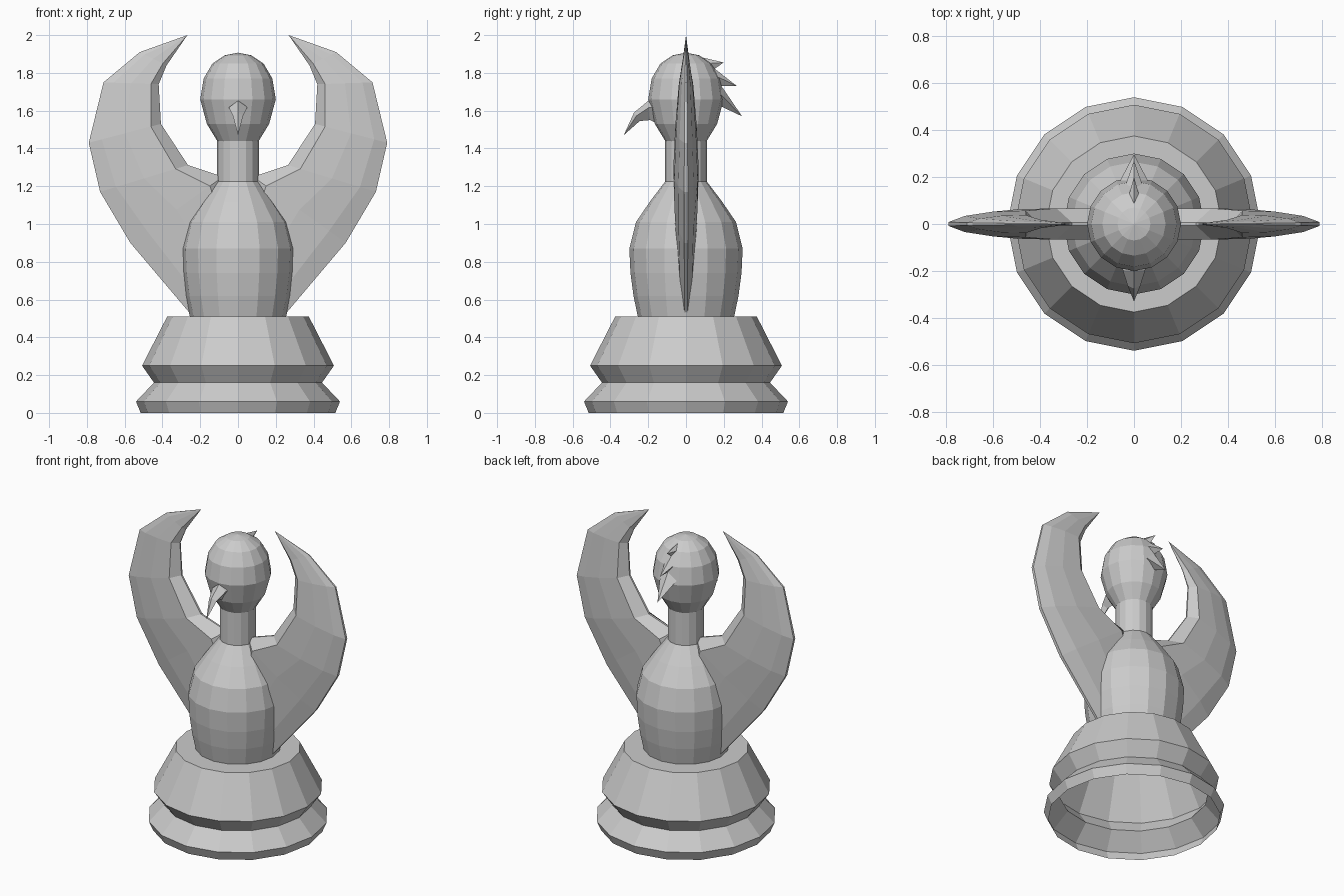
import bpy, bmesh, math
from mathutils import Vector

if "Cube" in bpy.data.objects:
    bpy.data.objects.remove(bpy.data.objects["Cube"])

SIDES = 16


def loft(name, rings, cap_start=False):
    """Skin a list of equal-length closed rings; collapsed rings become points."""
    bm = bmesh.new()
    loops = [[bm.verts.new(p) for p in ring] for ring in rings]
    for a, b in zip(loops, loops[1:]):
        n = len(a)
        for i in range(n):
            bm.faces.new((a[i], a[(i + 1) % n], b[(i + 1) % n], b[i]))
    if cap_start:
        bm.faces.new(loops[0])
    bmesh.ops.remove_doubles(bm, verts=bm.verts, dist=0.0005)
    bmesh.ops.recalc_face_normals(bm, faces=bm.faces)
    mesh = bpy.data.meshes.new(name)
    bm.to_mesh(mesh)
    bm.free()
    obj = bpy.data.objects.new(name, mesh)
    bpy.context.collection.objects.link(obj)
    return obj


def lathe(name, profile):
    angles = [2 * math.pi * i / SIDES for i in range(SIDES)]
    return loft(name, [[(r * math.cos(a), r * math.sin(a), z) for a in angles]
                       for r, z in profile])


def diamond(top, bottom, half_width, side=0.5):
    """Four-point ring in the x direction between two (y, z) points."""
    t, b = Vector((0, *top)), Vector((0, *bottom))
    m = t.lerp(b, side)
    w = Vector((half_width, 0, 0))
    return [t, m + w, b, m - w]


def mirror_x(obj):
    mod = obj.modifiers.new("mirror", 'MIRROR')
    mod.use_axis[0] = True
    mod.use_mirror_merge = False


# Stepped hollow base, open underneath
lathe("base", [(0.515, 0), (0.54, 0.06), (0.445, 0.16), (0.508, 0.25),
               (0.375, 0.51), (0.25, 0.51)])

# Body, neck and head turned in one piece
lathe("body", [(0.255, 0.51), (0.278, 0.62), (0.294, 0.74), (0.30, 0.87),
               (0.265, 1.01), (0.19, 1.12), (0.11, 1.225), (0.11, 1.44),
               (0.165, 1.53), (0.20, 1.66), (0.182, 1.77), (0.135, 1.85),
               (0.07, 1.893), (0, 1.907)])

# Beak, hooked downwards
loft("beak", [diamond((-0.15, 1.665), (-0.15, 1.53), 0.052, 0.35),
              diamond((-0.20, 1.652), (-0.19, 1.55), 0.048, 0.35),
              diamond((-0.275, 1.59), (-0.245, 1.545), 0.027, 0.4),
              [(0, -0.33, 1.47)] * 4], cap_start=True)

# Crest spikes down the back of the head
for i, (top, bottom, width, tip) in enumerate([
        ((0.03, 1.895), (0.12, 1.80), 0.035, (0.20, 1.855)),
        ((0.11, 1.855), (0.17, 1.73), 0.045, (0.27, 1.73)),
        ((0.14, 1.80), (0.17, 1.63), 0.075, (0.297, 1.57))]):
    loft(f"crest_spike_{i + 1}", [diamond(top, bottom, width),
                                  [(0, *tip)] * 4], cap_start=True)

# Wings: sections from inner edge to outer edge (x, z), with half thickness
stations = [((0.05, 1.05), (0.24, 0.51), 0.05),
            ((0.08, 1.25), (0.57, 0.90), 0.065),
            ((0.265, 1.312), (0.73, 1.17), 0.067),
            ((0.408, 1.53), (0.79, 1.43), 0.057),
            ((0.42, 1.74), (0.712, 1.75), 0.038),
            ((0.378, 1.84), (0.52, 1.91), 0.018)]
section = [(0, 0.1), (0.14, 1), (0.5, 0.93), (0.82, 0.6), (1, 0.15)]
rings = []
for inner, outer, thick in stations:
    a, b = Vector((inner[0], 0, inner[1])), Vector((outer[0], 0, outer[1]))
    front = [a.lerp(b, f) - Vector((0, thick * k, 0)) for f, k in section]
    back = [a.lerp(b, f) + Vector((0, thick * k, 0)) for f, k in reversed(section)]
    rings.append(front + back)
rings.append([(0.268, 0, 2.0)] * len(rings[0]))
mirror_x(loft("wings", rings, cap_start=True))
